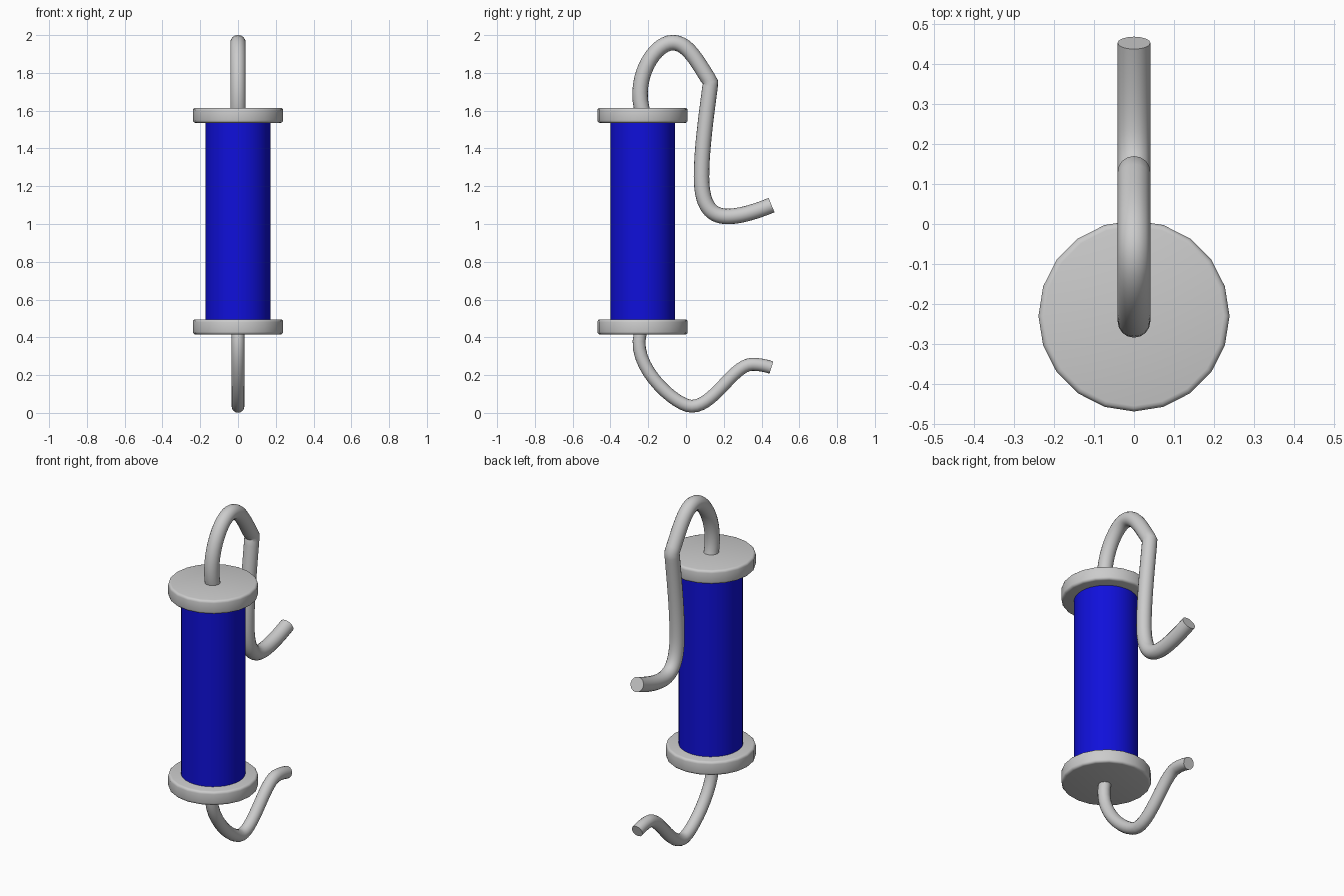
import bpy, math

if "Cube" in bpy.data.objects:
    bpy.data.objects.remove(bpy.data.objects["Cube"])

CY = -0.23  # roller axis


def cylinder(name, radius, z0, z1, sides=20, bevel=0.0):
    bpy.ops.mesh.primitive_cylinder_add(vertices=sides, radius=radius, depth=z1 - z0,
                                        location=(0, CY, (z0 + z1) / 2))
    ob = bpy.context.object
    ob.name = name
    if bevel:
        mod = ob.modifiers.new("rounded_rim", 'BEVEL')
        mod.width = bevel
        mod.segments = 3
        mod.limit_method = 'ANGLE'
        mod.angle_limit = math.radians(40)
        bpy.ops.object.modifier_apply(modifier=mod.name)
    bpy.ops.object.shade_smooth_by_angle(angle=math.radians(35))
    return ob


def wire(name, radius, nodes):
    """Round wire in the x = 0 plane; each node is (left handle, point, right handle) as (y, z)."""
    cu = bpy.data.curves.new(name, 'CURVE')
    cu.dimensions = '3D'
    cu.bevel_depth = radius
    cu.bevel_resolution = 6
    cu.resolution_u = 14
    cu.use_fill_caps = True
    sp = cu.splines.new('BEZIER')
    sp.bezier_points.add(len(nodes) - 1)
    for bp, (left, co, right) in zip(sp.bezier_points, nodes):
        bp.handle_left_type = bp.handle_right_type = 'FREE'
        bp.co = (0, *co)
        bp.handle_left = (0, *left)
        bp.handle_right = (0, *right)
    ob = bpy.data.objects.new(name, cu)
    bpy.context.collection.objects.link(ob)
    bpy.ops.object.select_all(action='DESELECT')
    ob.select_set(True)
    bpy.context.view_layer.objects.active = ob
    bpy.ops.object.convert(target='MESH')
    bpy.ops.object.shade_smooth_by_angle(angle=math.radians(40))


# Blue roller
body = cylinder("roller_body", 0.171, 0.47, 1.56, sides=32)
blue = bpy.data.materials.new("blue")
blue.diffuse_color = (0.005, 0.005, 0.7, 1)
blue.use_nodes = True
blue.node_tree.nodes["Principled BSDF"].inputs["Base Color"].default_value = blue.diffuse_color
body.data.materials.append(blue)

# End caps
for name, z in (("bottom_cap", 0.415), ("top_cap", 1.535)):
    cylinder(name, 0.239, z, z + 0.08, bevel=0.014)

# Upper hook, with a sharp kink on its way down
wire("upper_hook", 0.041, [
    ((-0.22, 1.54), (-0.225, 1.58), (-0.29, 1.76)),
    ((-0.17, 1.96), (-0.07, 1.96), (0.01, 1.96)),
    ((0.06, 1.86), (0.13, 1.75), (0.12, 1.66)),
    ((0.082, 1.42), (0.082, 1.25), (0.082, 1.10)),
    ((0.13, 1.04), (0.22, 1.04), (0.29, 1.04)),
    ((0.38, 1.07), (0.453, 1.10), (0.50, 1.12)),
])

# Lower hook
wire("lower_hook", 0.034, [
    ((-0.21, 0.48), (-0.225, 0.46), (-0.33, 0.28)),
    ((-0.06, 0.035), (0.03, 0.035), (0.15, 0.035)),
    ((0.25, 0.257), (0.35, 0.257), (0.39, 0.257)),
    ((0.42, 0.25), (0.452, 0.24), (0.48, 0.23)),
])
